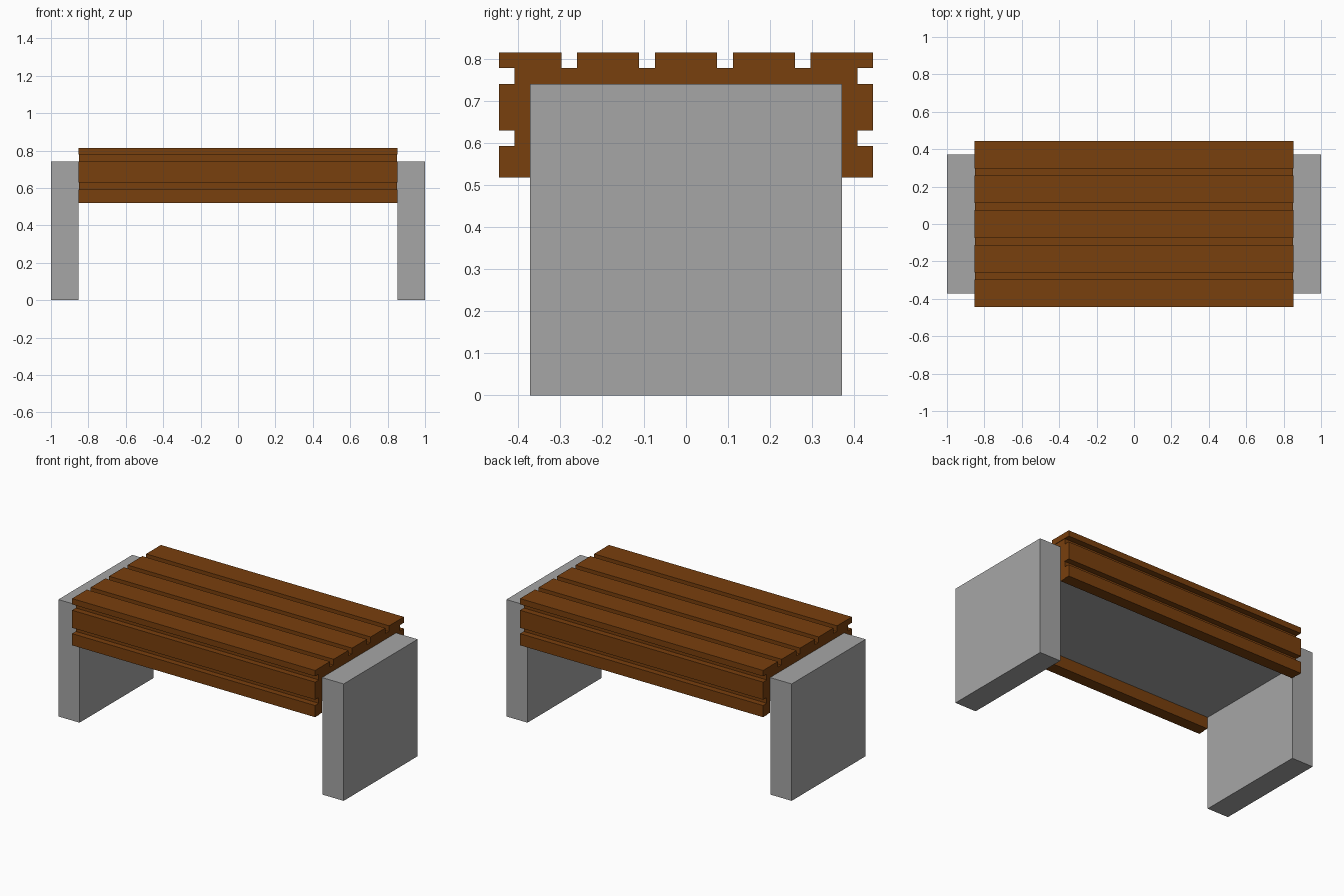
import bpy

if "Cube" in bpy.data.objects:
    bpy.data.objects.remove(bpy.data.objects["Cube"])


def material(name, colour):
    m = bpy.data.materials.new(name)
    m.diffuse_color = (*colour, 1)
    m.use_nodes = True
    m.node_tree.nodes["Principled BSDF"].inputs["Base Color"].default_value = m.diffuse_color
    return m


WOOD = material("brown wood", (0.19, 0.05, 0.004))
CONCRETE = material("grey concrete", (0.38, 0.38, 0.38))


def box(name, x, y, z, mat):
    """Box from (min, max) ranges on each axis."""
    verts = [(a, b, c) for a in x for b in y for c in z]
    faces = [(0, 1, 3, 2), (4, 6, 7, 5), (0, 4, 5, 1),
             (2, 3, 7, 6), (0, 2, 6, 4), (1, 5, 7, 3)]
    mesh = bpy.data.meshes.new(name)
    mesh.from_pydata(verts, [], faces)
    mesh.materials.append(mat)
    ob = bpy.data.objects.new(name, mesh)
    bpy.context.collection.objects.link(ob)
    return ob


U = 0.03704              # wood thickness and gap module
T = 4 * U                # concrete thickness
TOP = 20 * U             # top of the concrete
HY = 10 * U              # half depth of the concrete
IX = 1 - T               # half length between the legs
BX = IX - 0.003          # backing boards, slightly shorter than the planks

# Concrete frame: two slab legs and a bridging slab
box("left_leg", (-1, -IX), (-HY, HY), (0, TOP), CONCRETE)
box("right_leg", (IX, 1), (-HY, HY), (0, TOP), CONCRETE)
box("seat_slab", (-IX, IX), (-HY, HY), (TOP - T, TOP), CONCRETE)

# Wooden backing over the slab and down both sides
box("top_backing", (-BX, BX), (-HY - U, HY + U), (TOP, TOP + U), WOOD)

# Five seat planks
for i in range(5):
    y = (i - 2) * 5 * U
    box(f"seat_plank_{i + 1}", (-IX, IX), (y - 2 * U, y + 2 * U),
        (TOP + U, TOP + 2 * U), WOOD)

# Side backing and two side planks, front and back
for side, s in (("front", -1), ("back", 1)):
    def span(a, b):
        return tuple(sorted((s * a, s * b)))
    box(f"{side}_backing", (-BX, BX), span(HY, HY + U), (TOP - 6 * U, TOP), WOOD)
    box(f"{side}_upper_plank", (-IX, IX), span(HY + U, HY + 2 * U),
        (TOP - 3 * U, TOP), WOOD)
    box(f"{side}_lower_plank", (-IX, IX), span(HY + U, HY + 2 * U),
        (TOP - 6 * U, TOP - 4 * U), WOOD)
